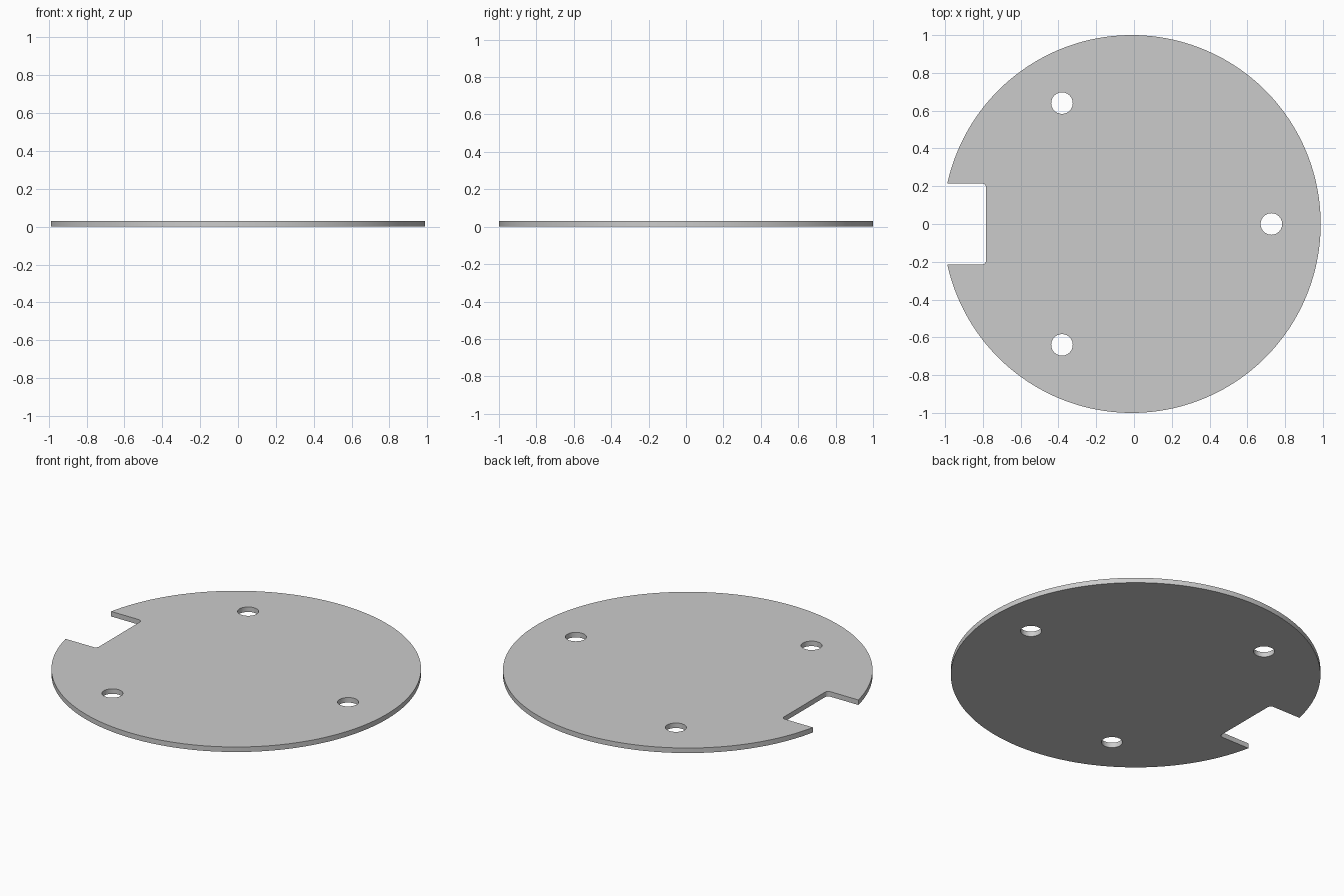
import bpy
from math import sin, cos, pi, asin, radians

if "Cube" in bpy.data.objects:
    bpy.data.objects.remove(bpy.data.objects["Cube"])

CX, R, T = -0.0117, 1.0, 0.03       # disc centre x, radius, thickness
NOTCH_X, NOTCH_H, FILLET = -0.783, 0.2145, 0.022
HOLE_R, HOLE_DIST = 0.057, 0.739


def arc(cx, cy, r, a0, a1, n):
    return [(cx + r * cos(a0 + (a1 - a0) * i / n),
             cy + r * sin(a0 + (a1 - a0) * i / n)) for i in range(n + 1)]


curve = bpy.data.curves.new("disc_plate", 'CURVE')
curve.dimensions = '2D'
curve.fill_mode = 'BOTH'
curve.extrude = T / 2


def add_loop(pts):
    s = curve.splines.new('POLY')
    s.points.add(len(pts) - 1)
    for p, (x, y) in zip(s.points, pts):
        p.co = (x, y, 0, 1)
    s.use_cyclic_u = True


# Disc rim with a round-cornered notch on the left
a = pi - asin(NOTCH_H / R)
rim = arc(CX, 0, R, -a, a, 160)
corner_x, corner_y = NOTCH_X - FILLET, NOTCH_H - FILLET
rim += arc(corner_x, corner_y, FILLET, pi / 2, 0, 6)
rim += arc(corner_x, -corner_y, FILLET, 0, -pi / 2, 6)
add_loop(rim)

# Three evenly spaced screw holes
for k in range(3):
    t = k * 2 * pi / 3
    add_loop(arc(CX + HOLE_DIST * cos(t), HOLE_DIST * sin(t),
                 HOLE_R, 0, 2 * pi, 40)[:-1])

plate = bpy.data.objects.new("disc_plate", curve)
bpy.context.collection.objects.link(plate)
plate.location.z = T / 2

# Turn into a welded mesh with crisp edges
bpy.context.view_layer.objects.active = plate
plate.select_set(True)
bpy.ops.object.convert(target='MESH')
plate = bpy.context.object
plate.name = "disc_plate"
bpy.ops.object.mode_set(mode='EDIT')
bpy.ops.mesh.select_all(action='SELECT')
bpy.ops.mesh.remove_doubles(threshold=0.0001)
bpy.ops.mesh.normals_make_consistent(inside=False)
bpy.ops.object.mode_set(mode='OBJECT')
bpy.ops.object.shade_smooth_by_angle(angle=radians(30))
